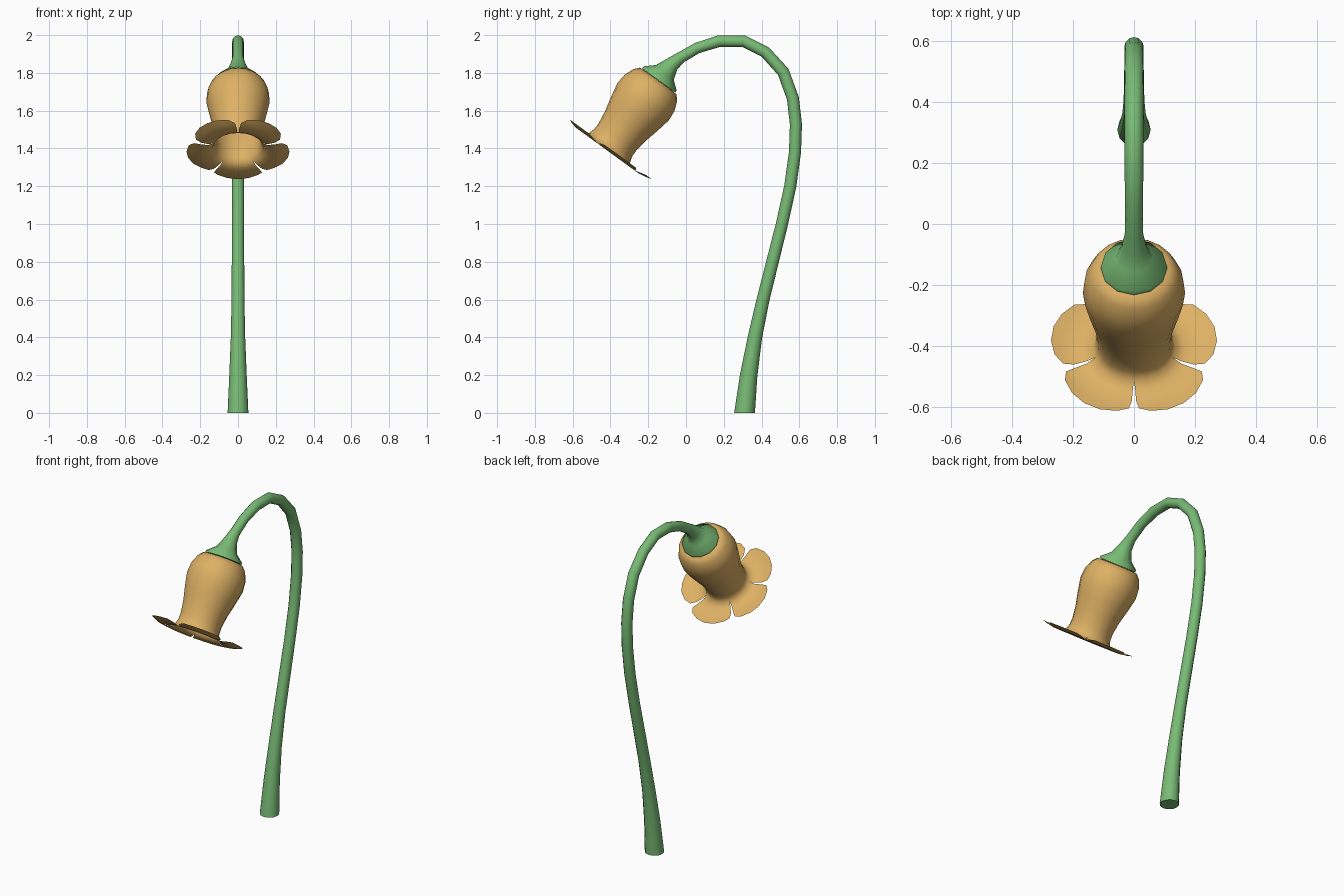
import bpy, bmesh, math
from mathutils import Vector

if "Cube" in bpy.data.objects:
    bpy.data.objects.remove(bpy.data.objects["Cube"])

# Flower frame: bell axis, perpendicular in the side plane, and attachment point
AXIS = Vector((0, -0.59, -0.81)).normalized()
PERP = Vector((0, 0.81, -0.59)).normalized()
SIDE = Vector((1, 0, 0))
TOP = Vector((0, -0.145, 1.76))


def material(name, color):
    m = bpy.data.materials.new(name)
    m.diffuse_color = color
    m.use_nodes = True
    m.node_tree.nodes["Principled BSDF"].inputs["Base Color"].default_value = m.diffuse_color
    return m


def finish(bm, name, mat, angle):
    me = bpy.data.meshes.new(name)
    bm.to_mesh(me)
    bm.free()
    ob = bpy.data.objects.new(name, me)
    bpy.context.collection.objects.link(ob)
    me.materials.append(mat)
    bpy.ops.object.select_all(action='DESELECT')
    ob.select_set(True)
    bpy.context.view_layer.objects.active = ob
    bpy.ops.object.shade_smooth_by_angle(angle=math.radians(angle))
    return ob


def tube(name, path, mat, sides=12):
    """Swept tube in the YZ plane; path holds (y, z, radius)."""
    bm = bmesh.new()
    pts = [Vector((0, y, z)) for y, z, r in path]
    rings = []
    for i, p in enumerate(pts):
        if i == 0:
            tan = Vector((0, 0, 1))
        elif i >= len(pts) - 2:
            tan = AXIS
        else:
            tan = (pts[i + 1] - p).normalized() + (p - pts[i - 1]).normalized()
            tan.normalize()
        nrm = tan.cross(SIDE)
        rings.append([bm.verts.new(p + path[i][2] * (
            SIDE * math.cos(k * math.tau / sides) + nrm * math.sin(k * math.tau / sides)))
            for k in range(sides)])
    for a, b in zip(rings, rings[1:]):
        for k in range(sides):
            j = (k + 1) % sides
            bm.faces.new((a[k], a[j], b[j], b[k]))
    bm.faces.new(rings[0])
    bm.faces.new(rings[-1])
    bmesh.ops.recalc_face_normals(bm, faces=bm.faces)
    return finish(bm, name, mat, 50)


green = material("stem_green", (0.19, 0.50, 0.18, 1))
amber = material("petal_amber", (0.73, 0.44, 0.13, 1))

# Drooping stem flaring into the calyx disk
tube("stem", [
    (0.31, 0.0, 0.055), (0.332, 0.2, 0.046), (0.365, 0.4, 0.038),
    (0.408, 0.6, 0.034), (0.458, 0.8, 0.033), (0.508, 1.0, 0.032),
    (0.552, 1.2, 0.032), (0.577, 1.38, 0.032), (0.582, 1.527, 0.032),
    (0.566, 1.665, 0.032), (0.515, 1.805, 0.032), (0.42, 1.91, 0.031),
    (0.305, 1.968, 0.031), (0.175, 1.968, 0.031), (0.06, 1.932, 0.029),
    (-0.03, 1.88, 0.030), (-0.075, 1.845, 0.040), (-0.112, 1.802, 0.062),
    (-0.137, 1.771, 0.108), (-0.145, 1.760, 0.109)], green)

# Bell profile: (distance along axis, radius, half angle per petal, corner rounding)
PROFILE = [
    (0.0, 0.08, 36, 0), (0.004, 0.120, 36, 0), (0.03, 0.143, 36, 0),
    (0.08, 0.163, 36, 0), (0.14, 0.168, 36, 0), (0.22, 0.152, 36, 0),
    (0.30, 0.133, 36, 0), (0.37, 0.123, 36, 0), (0.41, 0.124, 36, 0),
    (0.442, 0.134, 36, 0), (0.457, 0.165, 34.5, 0), (0.460, 0.205, 34, 0),
    (0.453, 0.245, 32, 0.005), (0.444, 0.278, 24, 0.016)]
COLS = 4

# Five fused petals forming the bell, split apart at the flared rim
bm = bmesh.new()
for petal in range(5):
    centre = petal * 72
    rows = []
    for t, r, half, rounding in PROFILE:
        row = []
        for c in range(COLS + 1):
            u = 2 * c / COLS - 1
            a = math.radians(centre + half * u)
            rad = r - rounding * u * u
            row.append(bm.verts.new(
                TOP + AXIS * t + (PERP * math.cos(a) + SIDE * math.sin(a)) * rad))
        rows.append(row)
    for a, b in zip(rows, rows[1:]):
        for c in range(COLS):
            bm.faces.new((a[c], a[c + 1], b[c + 1], b[c]))
bmesh.ops.remove_doubles(bm, verts=bm.verts, dist=0.001)
bmesh.ops.recalc_face_normals(bm, faces=bm.faces)
finish(bm, "bell_flower", amber, 60)
